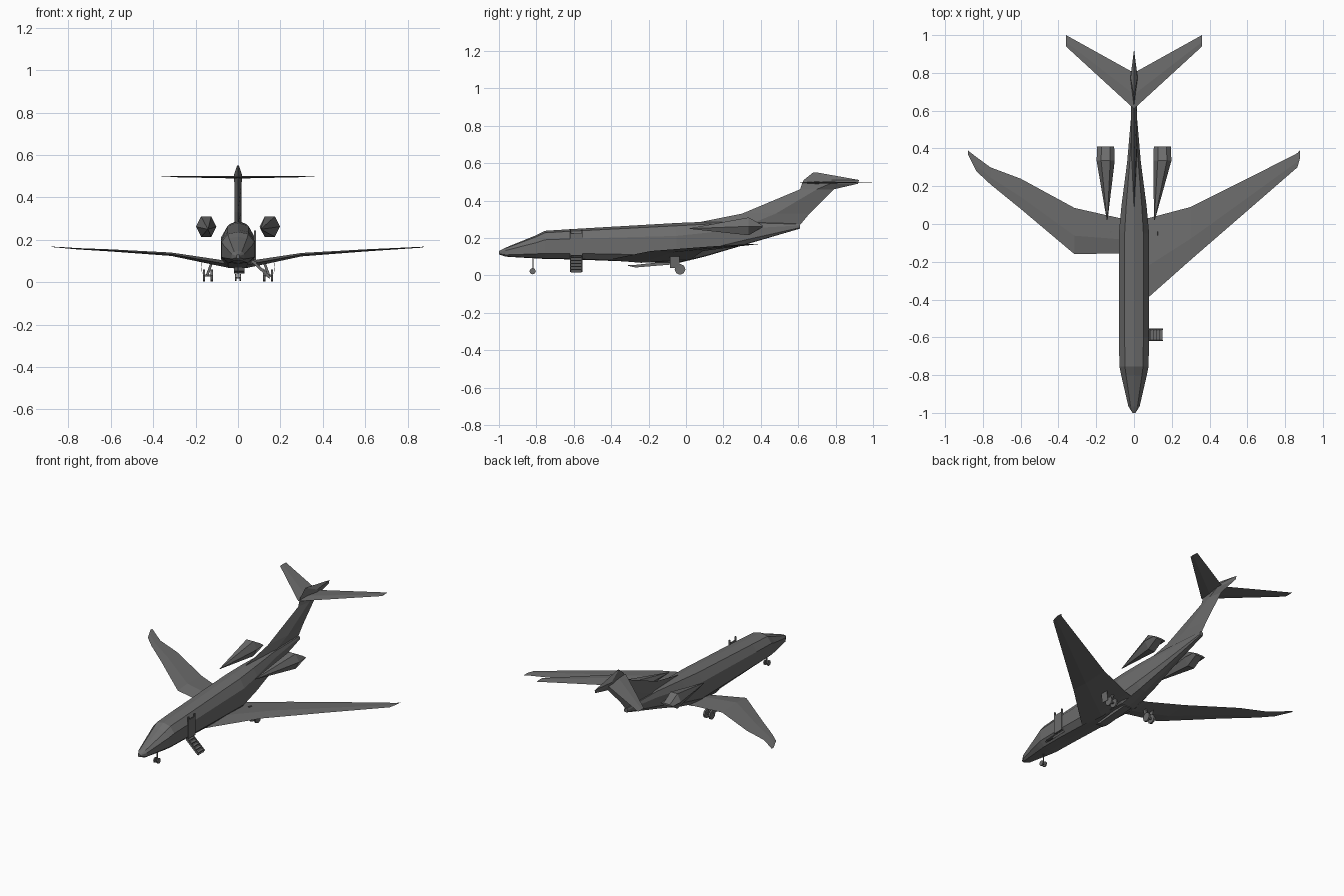
import bpy, bmesh, math
from mathutils import Vector

cube = bpy.data.objects.get("Cube")
if cube:
    bpy.data.objects.remove(cube, do_unlink=True)

grey = bpy.data.materials.new("dark_grey")
grey.use_nodes = True
COLOR = (0.15, 0.15, 0.15, 1)
grey.diffuse_color = COLOR
grey.node_tree.nodes["Principled BSDF"].inputs["Base Color"].default_value = COLOR


def finish(name, bm):
    bmesh.ops.remove_doubles(bm, verts=bm.verts, dist=0.0002)
    bmesh.ops.recalc_face_normals(bm, faces=bm.faces)
    mesh = bpy.data.meshes.new(name)
    bm.to_mesh(mesh)
    bm.free()
    mesh.materials.append(grey)
    obj = bpy.data.objects.new(name, mesh)
    bpy.context.collection.objects.link(obj)
    return obj


def loft(name, rings):
    """Skin a list of equal-length closed rings and cap both ends."""
    bm = bmesh.new()
    loops = [[bm.verts.new(p) for p in ring] for ring in rings]
    n = len(loops[0])
    for a, b in zip(loops, loops[1:]):
        for i in range(n):
            j = (i + 1) % n
            bm.faces.new((a[i], a[j], b[j], b[i]))
    bm.faces.new(loops[0])
    bm.faces.new(loops[-1])
    return finish(name, bm)


def box(name, centre, size, tilt=0):
    bm = bmesh.new()
    bmesh.ops.create_cube(bm, size=1)
    bmesh.ops.scale(bm, vec=size, verts=bm.verts)
    obj = finish(name, bm)
    obj.location = centre
    obj.rotation_euler.y = tilt
    return obj


def wheel(name, x, y, z, radius, width):
    bm = bmesh.new()
    bmesh.ops.create_cone(bm, cap_ends=True, segments=8, radius1=radius,
                          radius2=radius, depth=width)
    obj = finish(name, bm)
    obj.rotation_euler.y = math.pi / 2
    obj.location = (x, y, z)


def airfoil(x, lead, trail, z, thick):
    """Thin four-point section with a blunt point at each edge."""
    mid = lead + (trail - lead) * 0.4
    return [(x, lead, z), (x, mid, z + thick / 2), (x, trail, z), (x, mid, z - thick / 2)]


# Fuselage: y, bottom, top, half width
STATIONS = [(-1.0, .112, .13, .008), (-.965, .1, .148, .03), (-.8, .09, .215, .068),
            (-.755, .088, .238, .077), (-.6, .085, .248, .08), (-.05, .064, .28, .08),
            (.1, .1, .286, .066), (.33, .168, .29, .036), (.61, .25, .275, .012)]
HALF = [(0, 1), (.62, .93), (1, .68), (1, .2), (.6, .02), (0, 0)]
OUTLINE = HALF + [(-x, t) for x, t in HALF[-2:0:-1]]
loft("fuselage", [[(x * w, y, b + t * (h - b)) for x, t in OUTLINE]
                  for y, b, h, w in STATIONS])

# Tail fin: lens section rising from the spine
FIN = [(.06, .61, .283, .015), (.3, .66, .33, .017), (.61, .79, .46, .016),
       (.62, .92, .49, .02), (.63, .925, .51, .018), (.68, .7, .55, .004)]
FIN[0] = (.06, .61, .27, .015)
loft("tail_fin", [[(0, lead, z if i else z + .012),
                   (w, lead + (trail - lead) * .5, z),
                   (0, trail, z),
                   (-w, lead + (trail - lead) * .5, z)]
                  for i, (lead, trail, z, w) in enumerate(FIN)])

# Wings: the left root reaches further forward than the right one
loft("left_wing", [airfoil(.04, -.42, .03, .082, .03), airfoil(.08, -.385, .032, .09, .03),
                   airfoil(.3, -.19, .09, .13, .016), airfoil(.6, .07, .24, .15, .01),
                   airfoil(.865, .3, .375, .165, .004), airfoil(.878, .345, .39, .167, .002)])
loft("right_wing", [airfoil(-.04, -.155, .03, .082, .03), airfoil(-.08, -.155, .032, .09, .03),
                    airfoil(-.315, -.16, .085, .132, .016), airfoil(-.6, .08, .24, .15, .01),
                    airfoil(-.76, .21, .3, .158, .006), airfoil(-.835, .28, .355, .164, .004),
                    airfoil(-.88, .37, .39, .167, .002)])

# Horizontal stabilisers
for side, sx in (("left", 1), ("right", -1)):
    loft(side + "_stabiliser", [airfoil(0, .61, .8, .495, .012),
                                airfoil(sx * .36, .94, 1.0, .498, .003)])

    # Engine: hexagonal body, long point in front, wedge at the back
    cx, cz = sx * .15, .262
    hexagon = [(math.cos(a), math.sin(a)) for a in (math.radians(60 * i) for i in range(6))]
    nose_x = .108 if sx > 0 else -.142
    loft(side + "_engine", [
        [(nose_x + c * .002, .02, .25 + s * .002) for c, s in hexagon],
        [(cx + c * .048, .335, cz + s * .055) for c, s in hexagon],
        [(cx + c * .045, .41, cz + s * .006) for c, s in hexagon]])

    # Main landing gear
    for k in (-1, 1):
        wheel(side + "_main_wheel", sx * .142 + k * .018, -.032, .032, .029, .011)
    box(side + "_main_axle", (sx * .142, -.032, .032), (.036, .01, .01))
    box(side + "_main_strut", (sx * .132, -.05, .07), (.012, .02, .08), sx * -.35)
    box(side + "_gear_door", (sx * .172, -.06, .07), (.002, .05, .06), sx * .1)

    # Nose gear
    wheel("nose_wheel", sx * .011, -.82, .022, .017, .008)

box("nose_axle", (0, -.82, .022), (.02, .007, .007))
box("nose_strut", (0, -.817, .055), (.005, .005, .065))

# Thin belly panel ahead of the main gear
loft("belly_panel", [[(-.02, y, z), (.03, y, z), (.03, y, z + h), (-.02, y, z + h)]
                     for y, z, h in ((-.31, .051, .003), (-.27, .042, .014), (-.05, .06, .02))])

# Airstair: door frame strips on the hull, two stringers and steps
for y in (-.617, -.557):
    box("door_frame", (.08, y, .175), (.01, .006, .14))
    box("stair_stringer", (.108, y, .062), (.115, .006, .012), math.radians(43))
box("door_panel", (.08, -.587, .165), (.006, .055, .12))
box("stair_base", (.108, -.587, .056), (.115, .055, .004), math.radians(43))
for i in range(5):
    box("stair_step", (.078 + i * .016, -.587, .094 - i * .0155), (.02, .055, .005))
